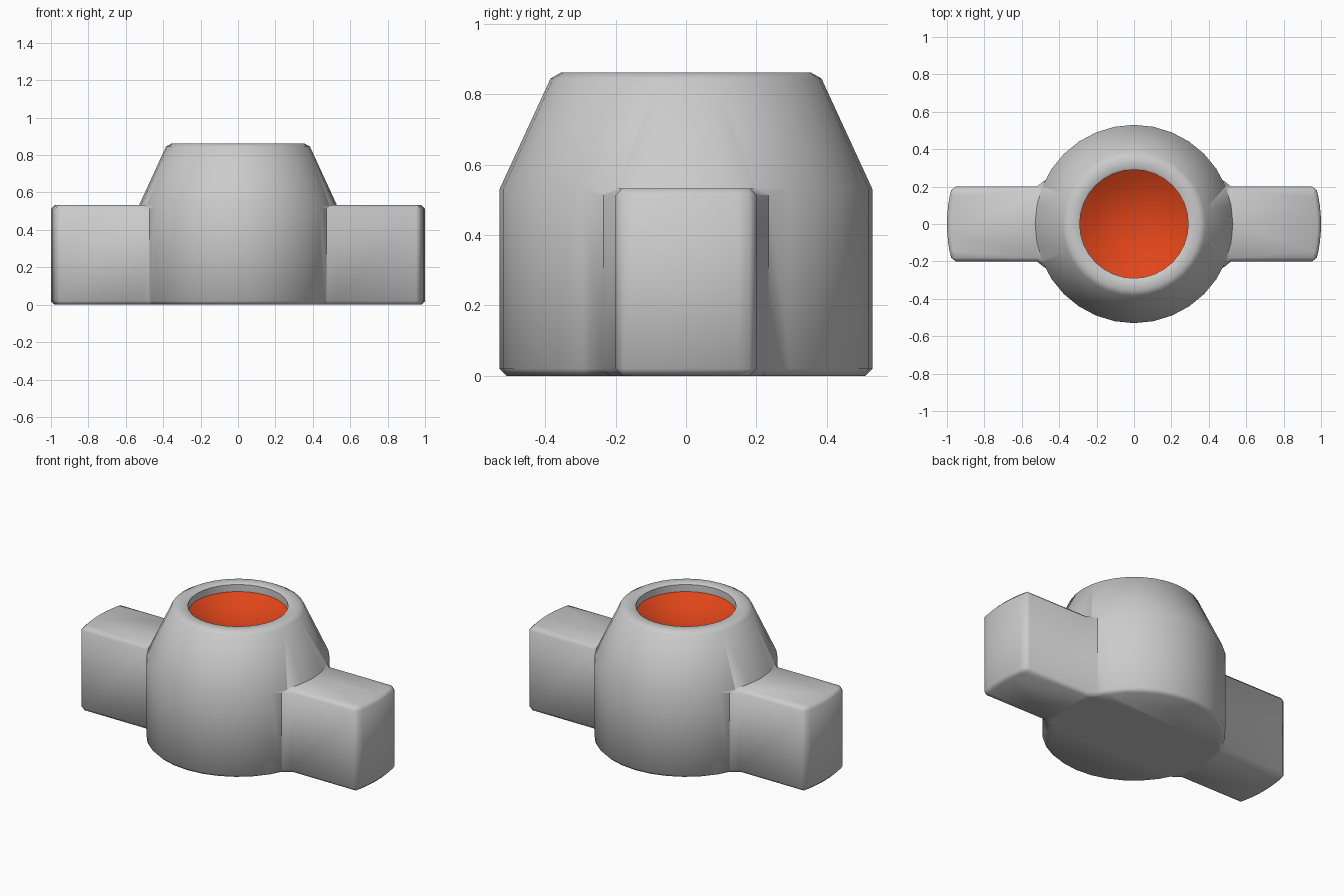
import bpy, bmesh, math

if "Cube" in bpy.data.objects:
    bpy.data.objects.remove(bpy.data.objects["Cube"])

SIDES = 32


def make_object(name, bm):
    me = bpy.data.meshes.new(name)
    bm.to_mesh(me)
    bm.free()
    ob = bpy.data.objects.new(name, me)
    bpy.context.collection.objects.link(ob)
    return ob


def lathe(name, profile, closed):
    """Revolve (radius, z) points; cap both ends if closed, else fan to the centre."""
    bm = bmesh.new()
    rings = [[bm.verts.new((r * math.cos(2 * math.pi * i / SIDES),
                            r * math.sin(2 * math.pi * i / SIDES), z))
              for i in range(SIDES)] for r, z in profile]
    for a, b in zip(rings, rings[1:]):
        for i in range(SIDES):
            j = (i + 1) % SIDES
            bm.faces.new((a[i], a[j], b[j], b[i]))
    if closed:
        bm.faces.new(rings[0][::-1])
        bm.faces.new(rings[-1])
        bmesh.ops.recalc_face_normals(bm, faces=bm.faces[:])
    else:
        c = bm.verts.new((0, 0, profile[-1][1] - 0.004))
        for i in range(SIDES):
            bm.faces.new((rings[-1][i], rings[-1][(i + 1) % SIDES], c))
    return make_object(name, bm)


def apply_modifiers(ob):
    bpy.context.view_layer.objects.active = ob
    for m in list(ob.modifiers):
        bpy.ops.object.modifier_apply(modifier=m.name)


def smooth(ob):
    bpy.ops.object.select_all(action='DESELECT')
    ob.select_set(True)
    bpy.context.view_layer.objects.active = ob
    bpy.ops.object.shade_smooth_by_angle(angle=math.radians(50))


# Hub: cylinder, tapered collar and recessed opening
hub = lathe("hub_with_wings", [(0.51, 0), (0.53, 0.02), (0.53, 0.53), (0.385, 0.845),
                               (0.355, 0.862), (0.3, 0.862), (0.29, 0.855),
                               (0.29, 0.81)], True)

# Wings: one bar with flared roots and rounded ends
R = 0.75
half = [(0.475, -0.235), (0.52, -0.2)]
for k in range(9):
    y = -0.2 + 0.05 * k
    half.append((1 - R + math.sqrt(R * R - y * y), y))
half += [(0.52, 0.2), (0.475, 0.235)]
outline = half + [(-x, -y) for x, y in half]
bm = bmesh.new()
base = bm.faces.new([bm.verts.new((x, y, 0)) for x, y in outline])
ext = bmesh.ops.extrude_face_region(bm, geom=[base])
bmesh.ops.translate(bm, vec=(0, 0, 0.533),
                    verts=[v for v in ext['geom'] if isinstance(v, bmesh.types.BMVert)])
bmesh.ops.recalc_face_normals(bm, faces=bm.faces[:])
wings = make_object("wing_bar", bm)
bev = wings.modifiers.new("bevel", 'BEVEL')
bev.width = 0.02
bev.segments = 1
bev.limit_method = 'ANGLE'
bev.angle_limit = math.radians(50)
apply_modifiers(wings)

# Join wings to hub
un = hub.modifiers.new("union", 'BOOLEAN')
un.operation = 'UNION'
un.solver = 'EXACT'
un.object = wings
apply_modifiers(hub)
bpy.data.objects.remove(wings)

# Open the recess floor so the dish replaces it
bm = bmesh.new()
bm.from_mesh(hub.data)
floor = [f for f in bm.faces if all(abs(v.co.z - 0.81) < 1e-4 for v in f.verts)]
bmesh.ops.delete(bm, geom=floor, context='FACES_ONLY')
bm.to_mesh(hub.data)
bm.free()
smooth(hub)

# Orange concave dish in the opening
dish = lathe("orange_dish", [(0.29, 0.81), (0.23, 0.775), (0.16, 0.745), (0.08, 0.725)], False)
if sum(p.normal.z for p in dish.data.polygons) < 0:
    dish.data.flip_normals()
orange = bpy.data.materials.new("orange")
orange.diffuse_color = (0.75, 0.06, 0.01, 1)
orange.use_nodes = True
orange.node_tree.nodes["Principled BSDF"].inputs["Base Color"].default_value = orange.diffuse_color
dish.data.materials.append(orange)
smooth(dish)
